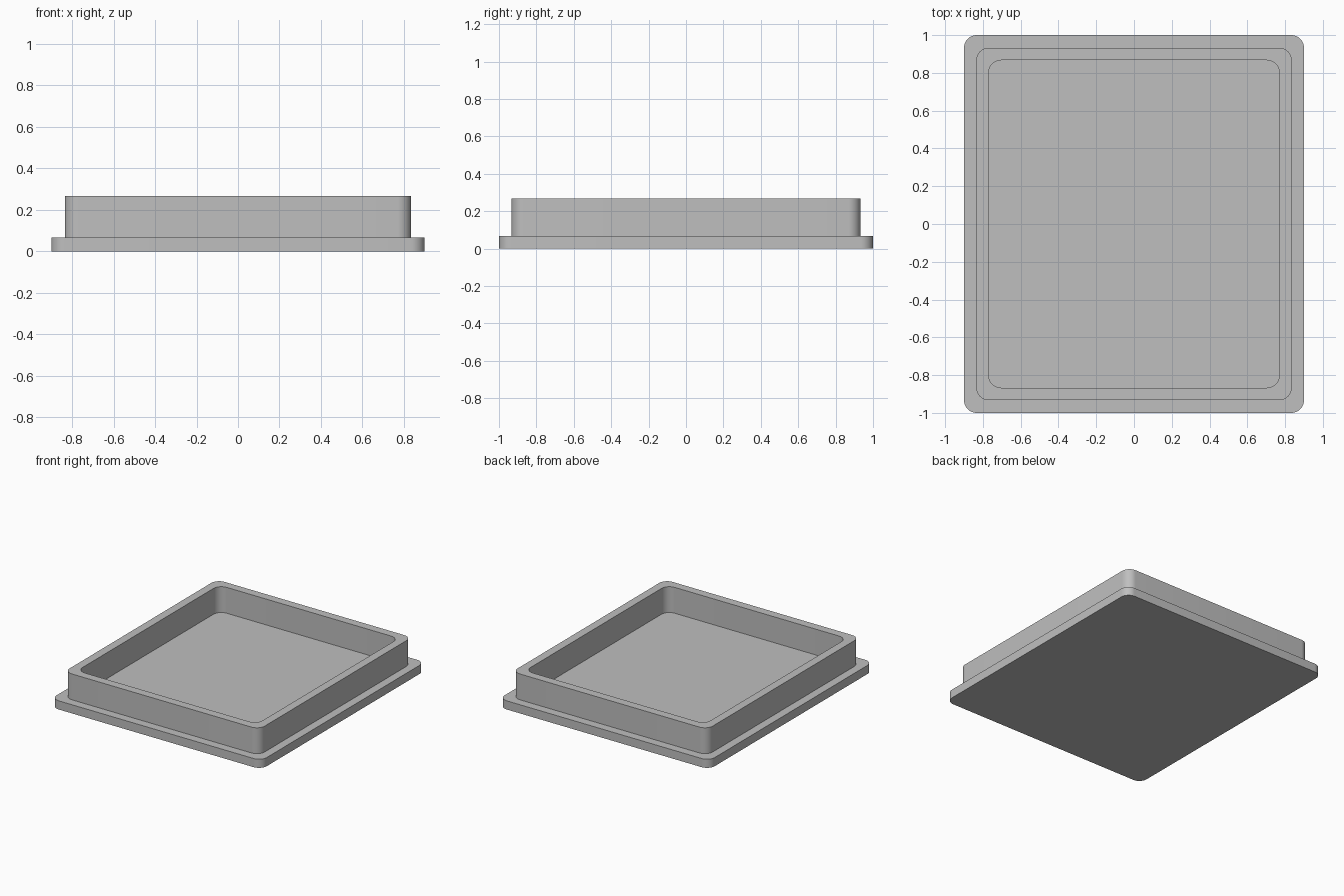
import bpy, bmesh, math

if "Cube" in bpy.data.objects:
    bpy.data.objects.remove(bpy.data.objects["Cube"])

SEG = 12  # segments per rounded corner


def rounded_loop(bm, hx, hy, z, r=0.067):
    """Ring of vertices around a rounded rectangle."""
    verts = []
    for k, (sx, sy) in enumerate([(1, 1), (-1, 1), (-1, -1), (1, -1)]):
        for i in range(SEG + 1):
            a = math.pi / 2 * (k + i / SEG)
            verts.append(bm.verts.new((sx * (hx - r) + r * math.cos(a),
                                       sy * (hy - r) + r * math.sin(a), z)))
    return verts


# Half sizes and height of each step: flange, rim outside, rim inside
steps = [(0.9, 1.0, 0.0), (0.9, 1.0, 0.067),
         (0.835, 0.933, 0.067), (0.835, 0.933, 0.267),
         (0.77, 0.867, 0.267), (0.77, 0.867, 0.067)]

bm = bmesh.new()
loops = [rounded_loop(bm, *s) for s in steps]
for a, b in zip(loops, loops[1:]):
    n = len(a)
    for i in range(n):
        j = (i + 1) % n
        bm.faces.new((a[i], a[j], b[j], b[i]))
bm.faces.new(loops[0][::-1])   # underside
bm.faces.new(loops[-1])        # tray floor
bmesh.ops.recalc_face_normals(bm, faces=bm.faces)

mesh = bpy.data.meshes.new("tray_lid")
bm.to_mesh(mesh)
bm.free()
lid = bpy.data.objects.new("tray_lid", mesh)
bpy.context.collection.objects.link(lid)

# Plain grey
grey = bpy.data.materials.new("plain_grey")
grey.diffuse_color = (0.52, 0.52, 0.52, 1)
grey.use_nodes = True
grey.node_tree.nodes["Principled BSDF"].inputs["Base Color"].default_value = grey.diffuse_color
mesh.materials.append(grey)

# Smooth corners, sharp edges
bpy.context.view_layer.objects.active = lid
lid.select_set(True)
bpy.ops.object.shade_smooth_by_angle(angle=math.radians(30))
